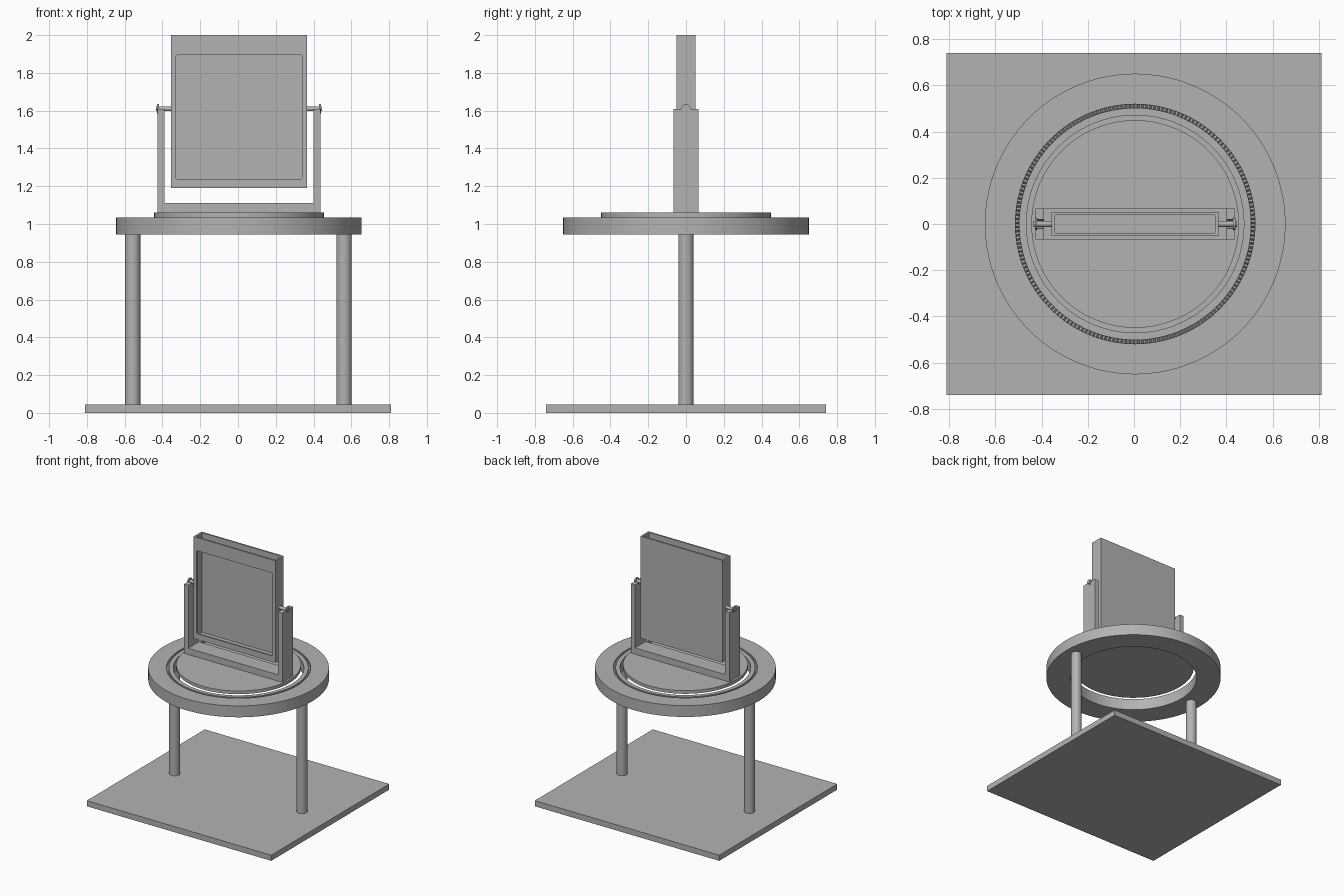
import bpy
import bmesh
from math import cos, sin, pi, radians
from mathutils import Matrix, Vector

if "Cube" in bpy.data.objects:
    bpy.data.objects.remove(bpy.data.objects["Cube"])

CX = 0.005  # centre of the ring and everything above it

grey = bpy.data.materials.new("plain grey")
grey.use_nodes = True
grey.diffuse_color = (0.45, 0.45, 0.45, 1)
grey.node_tree.nodes["Principled BSDF"].inputs["Base Color"].default_value = grey.diffuse_color


def finish(name, bm, smooth=False):
    bmesh.ops.recalc_face_normals(bm, faces=bm.faces)
    mesh = bpy.data.meshes.new(name)
    bm.to_mesh(mesh)
    bm.free()
    mesh.materials.append(grey)
    ob = bpy.data.objects.new(name, mesh)
    bpy.context.collection.objects.link(ob)
    if smooth:
        bpy.ops.object.select_all(action="DESELECT")
        ob.select_set(True)
        bpy.context.view_layer.objects.active = ob
        bpy.ops.object.shade_smooth_by_angle(angle=radians(30))
    return ob


def box(name, x, y, z, round_edges=0):
    """Box from (min, max) pairs, with optional rounding of edges along y."""
    bm = bmesh.new()
    bmesh.ops.create_cube(bm, size=1)
    for v in bm.verts:
        v.co = Vector([r[0] if c < 0 else r[1] for c, r in zip(v.co, (x, y, z))])
    if round_edges:
        edges = [e for e in bm.edges
                 if abs(e.verts[0].co.y - e.verts[1].co.y) > 0.001]
        bmesh.ops.bevel(bm, geom=edges, offset=round_edges, segments=4,
                        profile=0.5, affect="EDGES")
    return finish(name, bm)


def lathe(name, profile, centre, axis="Z", steps=64, closed=False, teeth=()):
    """Spin (radius, height) points; 'teeth' lists points that zigzag in height."""
    bm = bmesh.new()
    turn = Matrix.Rotation(pi / 2, 4, "Y") if axis == "X" else Matrix()
    rings = []
    for s in range(steps):
        a = 2 * pi * s / steps
        ring = []
        for i, (r, h) in enumerate(profile):
            if i in teeth and s % 2:
                h += 0.012
            ring.append(bm.verts.new(turn @ Vector((r * cos(a), r * sin(a), h)) + Vector(centre)))
        rings.append(ring)
    n = len(profile)
    for s in range(steps):
        a, b = rings[s], rings[(s + 1) % steps]
        for i in range(n if closed else n - 1):
            j = (i + 1) % n
            bm.faces.new((a[i], b[i], b[j], a[j]))
    if not closed:
        bm.faces.new([r[0] for r in rings])
        bm.faces.new([r[-1] for r in rings])
    return finish(name, bm, True)


def cut(ob, cutter):
    mod = ob.modifiers.new("cut", "BOOLEAN")
    mod.object = cutter
    mod.solver = "EXACT"
    bpy.context.view_layer.objects.active = ob
    bpy.ops.object.modifier_apply(modifier=mod.name)
    bpy.data.objects.remove(cutter)


# Base plate and two legs
box("base_plate", (-0.81, 0.81), (-0.74, 0.74), (0, 0.045))
for side, x in (("right", -0.557), ("left", 0.562)):
    lathe(side + "_leg", [(0.04, 0.045), (0.04, 0.95)], (x, 0, 0))

# Fixed ring with a fine toothed groove in its top
lathe("bearing_ring",
      [(0.47, 0.945), (0.65, 0.945), (0.65, 1.035), (0.518, 1.035),
       (0.518, 1.015), (0.502, 1.015), (0.502, 1.035), (0.47, 1.035)],
      (CX, 0, 0), steps=360, closed=True, teeth=(4, 5))

# Turntable disc
lathe("turntable", [(0.449, 1.035), (0.449, 1.06)], (CX, 0, 0), steps=128)

# U-shaped fork with round notches for the axle
AXLE_Z = 1.61
fork = box("fork", (CX - 0.432, CX + 0.432), (-0.067, 0.067), (1.06, AXLE_Z))
cut(fork, box("fork_gap", (CX - 0.395, CX + 0.395), (-1, 1), (1.11, 3)))
cut(fork, lathe("axle_notch", [(0.02, -1), (0.02, 1)], (CX, 0, AXLE_Z), "X", 32))

# Panel case: open slot at the top, window in the front
case = box("panel_case", (CX - 0.361, CX + 0.361), (-0.051, 0.051), (1.19, 2.0))
cut(case, box("slot", (CX - 0.346, CX + 0.346), (-0.038, 0.038), (1.21, 3)))
cut(case, box("window", (CX - 0.335, CX + 0.335), (-1, 0), (1.237, 1.895), 0.012))

# Stub axles with a flange at the outer end
for side, s in (("right", -1), ("left", 1)):
    lathe(side + "_axle",
          [(0.013, s * 0.355), (0.013, s * 0.424), (0.025, s * 0.424),
           (0.025, s * 0.434), (0.013, s * 0.434), (0.013, s * 0.44)],
          (CX, 0, AXLE_Z), "X", 32)
